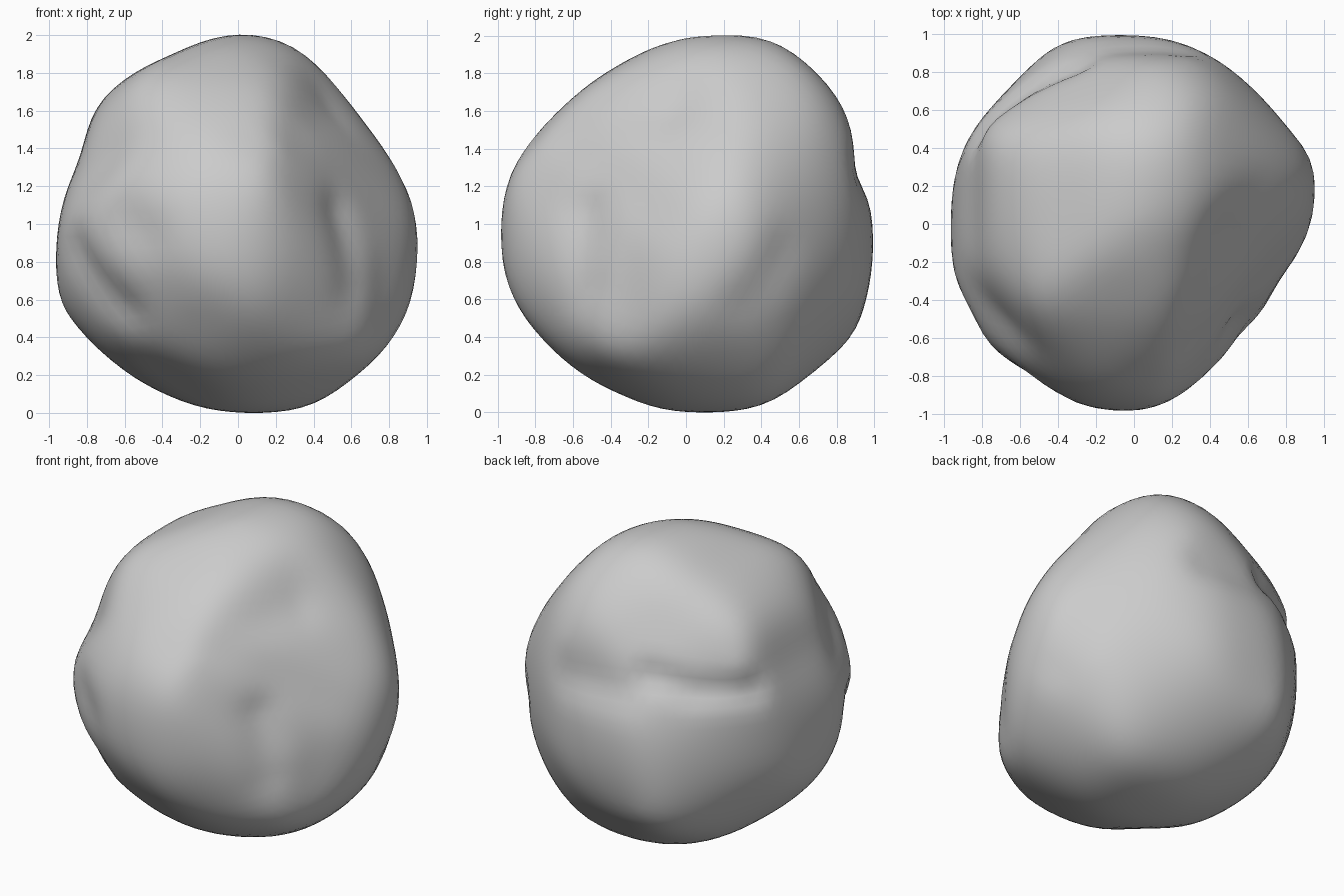
import bpy, bmesh
from math import atan2, pi, cos, sin, radians, exp, hypot
from mathutils import Vector
from mathutils.geometry import intersect_point_line

cube = bpy.data.objects.get("Cube")
if cube:
    bpy.data.objects.remove(cube, do_unlink=True)


def view_axes(azimuth, elevation):
    """Right and up axes of the plane facing a given direction."""
    a, e = radians(azimuth), radians(elevation)
    right = Vector((-sin(a), cos(a), 0))
    toward = Vector((cos(a) * cos(e), sin(a) * cos(e), sin(e)))
    return right, toward.cross(right)


# Outline radii in percent, in equal angle steps, with the facing of each plane
PROFILES = [
    (-90, 0, "95 88 89 98 100 94 99 88 94 102 100 97 99 103 102 100"),
    (0, 0, "98 95 110 109 98 90 89 95 98 100 102 96 100 104 110 102"),
    (-90, 90, "93 101 97 96 100 103 97 97 96 99 99 98 99 90 84 79"),
    (-45, 30, "95 97 105 110 101 97 96 87 104 95 94 98 97 102 101 98"),
    (135, 30, "103 95 93 90 88 92 91 93 94 96 100 103 102 100 99 96"),
    (45, -30, "96 94 96 107 109 82 74 70 75 89 98 97 91 98 100 99"),
]
profiles = [(*view_axes(az, el), [int(r) / 100 for r in radii.split()])
            for az, el, radii in PROFILES]
BLEND = 50          # sharpness of the ridges between outlines
ALLOWANCE = 1.02    # makes up for the material the blending removes

# Hollows: path of directions across the surface, spread, depth
HOLLOWS = [
    # small pit and lower crease on the front right
    ([(-0.55, -0.75, 0), (-0.45, -0.75, -0.05)], 0.16, 0.035),
    ([(-0.82, -0.45, -0.14), (-0.62, -0.63, -0.47)], 0.13, 0.04),
    # curved crease across the back, and the waist beside it
    ([(-0.3, 0.8, 0.36), (-0.5, 0.65, 0.27), (-0.72, 0.42, 0.25)], 0.09, 0.045),
    ([(-0.2, 0.85, 0.25), (0.2, 0.87, 0.24)], 0.13, 0.03),
    # shallow troughs on the left side and the upper front
    ([(0.6, -0.6, 0.06), (0.62, -0.55, -0.33)], 0.17, 0.035),
    ([(0.85, 0.3, -0.4), (0.8, 0.5, -0.15)], 0.14, 0.02),
    ([(0.12, -0.68, 0.4), (0.3, -0.45, 0.6), (0.48, -0.1, 0.62)], 0.22, 0.035),
]
hollows = [([Vector(p).normalized() for p in path], spread, depth)
           for path, spread, depth in HOLLOWS]


def outline_radius(radii, angle):
    step = (angle / (2 * pi) % 1) * len(radii)
    i, t = int(step), step % 1
    return radii[i % len(radii)] * (1 - t) + radii[(i + 1) % len(radii)] * t


def stone_radius(d):
    """Softly blended intersection of all the outlines along direction d."""
    total = 0
    for right, up, radii in profiles:
        u, v = d.dot(right), d.dot(up)
        total += (hypot(u, v) / outline_radius(radii, atan2(v, u))) ** BLEND
    return ALLOWANCE * total ** (-1 / BLEND)


def path_distance(d, path):
    """Distance from direction d to a path on the unit sphere."""
    gaps = []
    for a, b in zip(path, path[1:]):
        t = intersect_point_line(d, a, b)[1]
        gaps.append((d - a.lerp(b, min(max(t, 0), 1)).normalized()).length)
    return min(gaps)


# Stone body
bm = bmesh.new()
bmesh.ops.create_icosphere(bm, subdivisions=5, radius=1)
for vert in bm.verts:
    d = vert.co.normalized()
    vert.co = d * stone_radius(d)
for _ in range(6):
    bmesh.ops.smooth_vert(bm, verts=bm.verts, factor=0.5,
                          use_axis_x=True, use_axis_y=True, use_axis_z=True)

# Press in the hollows
for vert in bm.verts:
    d = vert.co.normalized()
    for path, spread, depth in hollows:
        vert.co -= d * depth * exp(-(path_distance(d, path) / spread) ** 2)

# Rest the stone on the ground
lowest = min(vert.co.z for vert in bm.verts)
bmesh.ops.translate(bm, verts=bm.verts, vec=(0, 0, -lowest))

mesh = bpy.data.meshes.new("boulder")
bm.to_mesh(mesh)
bm.free()
mesh.shade_smooth()
boulder = bpy.data.objects.new("boulder", mesh)
bpy.context.collection.objects.link(boulder)

# Stone colour
stone = bpy.data.materials.new("grey_stone")
stone.use_nodes = True
colour = (0.6, 0.6, 0.6, 1)
stone.diffuse_color = colour
stone.node_tree.nodes["Principled BSDF"].inputs["Base Color"].default_value = colour
mesh.materials.append(stone)
